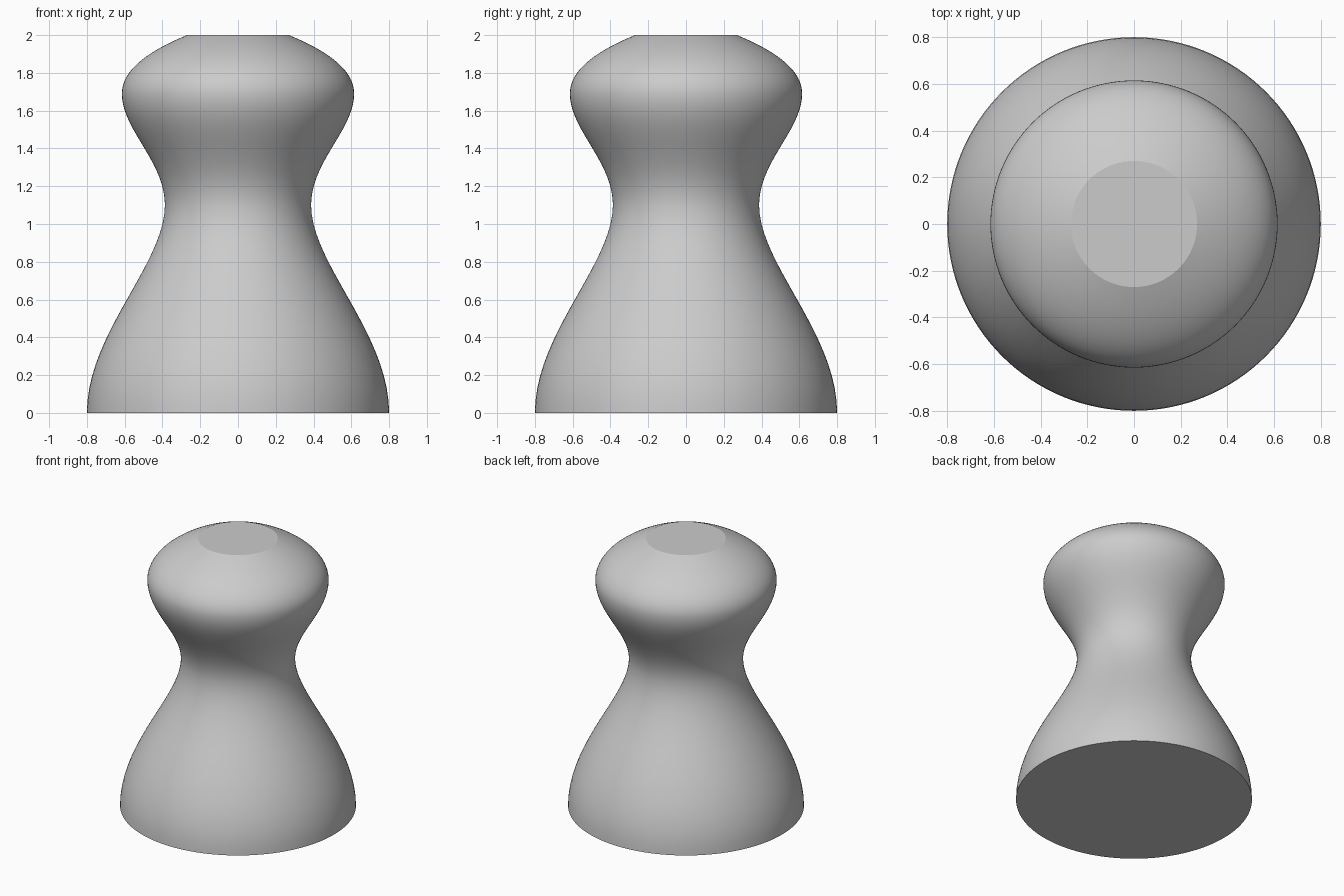
import bpy
import bmesh
import math
from mathutils import Vector, Matrix
from mathutils.geometry import interpolate_bezier

cube = bpy.data.objects.get("Cube")
if cube:
    bpy.data.objects.remove(cube, do_unlink=True)

# Plain grey material
grey = bpy.data.materials.new("plain_grey")
grey.use_nodes = True
colour = (0.6, 0.6, 0.6, 1)
grey.diffuse_color = colour
grey.node_tree.nodes["Principled BSDF"].inputs["Base Color"].default_value = colour

# Half profile as (radius, height) curve spans: flared base, waist, bulging head
spans = [
    [(0.8, 0), (0.8, 0.42), (0.387, 0.79), (0.387, 1.1)],
    [(0.387, 1.1), (0.387, 1.33), (0.615, 1.5), (0.615, 1.69)],
    [(0.615, 1.69), (0.615, 1.83), (0.44, 1.93), (0.27, 2)],
]
profile = [Vector((0.8, 0, 0))]
for span in spans:
    points = [Vector((r, 0, z)) for r, z in span]
    profile += interpolate_bezier(*points, 20)[1:]

# Turned body: one ring per profile point, bridged, with flat caps
SIDES = 128
bm = bmesh.new()
rings = []
for p in profile:
    rings.append([bm.verts.new(Matrix.Rotation(math.tau * i / SIDES, 3, 'Z') @ p)
                  for i in range(SIDES)])
for low, high in zip(rings, rings[1:]):
    for i in range(SIDES):
        j = (i + 1) % SIDES
        bm.faces.new((low[i], low[j], high[j], high[i]))
bm.faces.new(rings[0][::-1])
bm.faces.new(rings[-1])

mesh = bpy.data.meshes.new("turned_body")
bm.to_mesh(mesh)
bm.free()
mesh.materials.append(grey)
body = bpy.data.objects.new("turned_body", mesh)
bpy.context.collection.objects.link(body)

# Smooth sides, crisp rims around the flat base and top
bpy.ops.object.select_all(action='DESELECT')
body.select_set(True)
bpy.context.view_layer.objects.active = body
bpy.ops.object.shade_smooth_by_angle(angle=math.radians(18))
